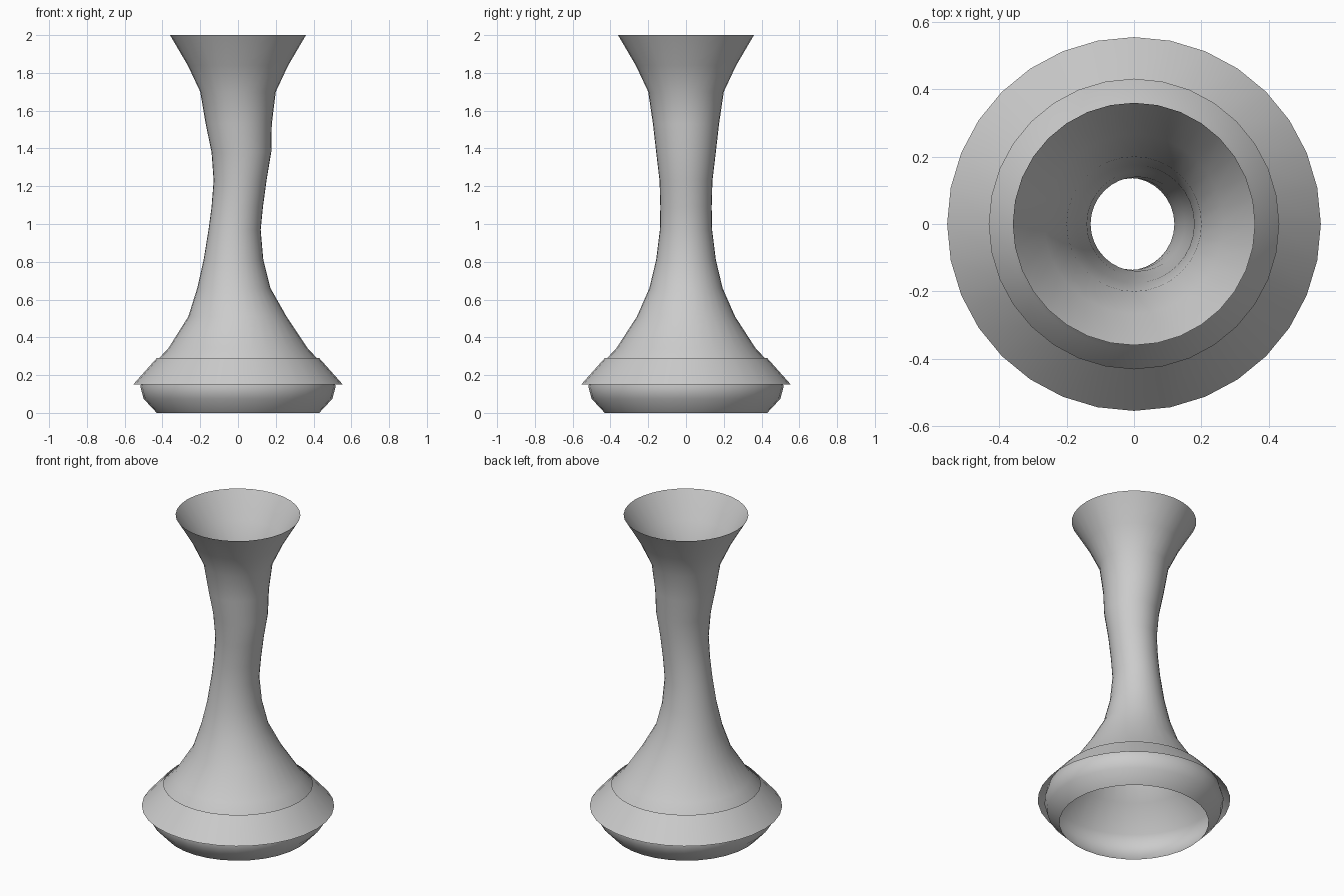
import bpy, bmesh
from math import cos, sin, tau

if "Cube" in bpy.data.objects:
    bpy.data.objects.remove(bpy.data.objects["Cube"])

SEGMENTS = 32

def lofted_shell(name, rings):
    """Open shell through round rings given as (height, radius, x offset)."""
    bm = bmesh.new()
    loops = []
    for z, r, dx in rings:
        loops.append([bm.verts.new((dx + r * cos(tau * i / SEGMENTS),
                                    r * sin(tau * i / SEGMENTS), z))
                      for i in range(SEGMENTS)])
    for low, high in zip(loops, loops[1:]):
        for i in range(SEGMENTS):
            j = (i + 1) % SEGMENTS
            bm.faces.new((low[i], low[j], high[j], high[i]))
    mesh = bpy.data.meshes.new(name)
    bm.to_mesh(mesh)
    bm.free()
    mesh.shade_smooth()
    obj = bpy.data.objects.new(name, mesh)
    bpy.context.collection.objects.link(obj)
    return obj

# Body: rounded foot, slightly swaying neck, flared mouth, open at both ends
lofted_shell("vase_body", [
    (0.00, 0.43, 0), (0.075, 0.50, 0), (0.14, 0.517, 0), (0.205, 0.50, 0),
    (0.34, 0.37, 0), (0.51, 0.26, -0.003), (0.66, 0.194, -0.022),
    (0.81, 0.158, -0.024), (0.97, 0.138, -0.018), (1.09, 0.136, -0.004),
    (1.23, 0.14, 0.011), (1.38, 0.158, 0.018), (1.53, 0.175, 0.004),
    (1.70, 0.20, 0), (1.84, 0.266, 0), (2.00, 0.36, 0),
])

# Thin conical collar around the foot
lofted_shell("foot_collar", [(0.15, 0.555, 0), (0.29, 0.43, 0)])
